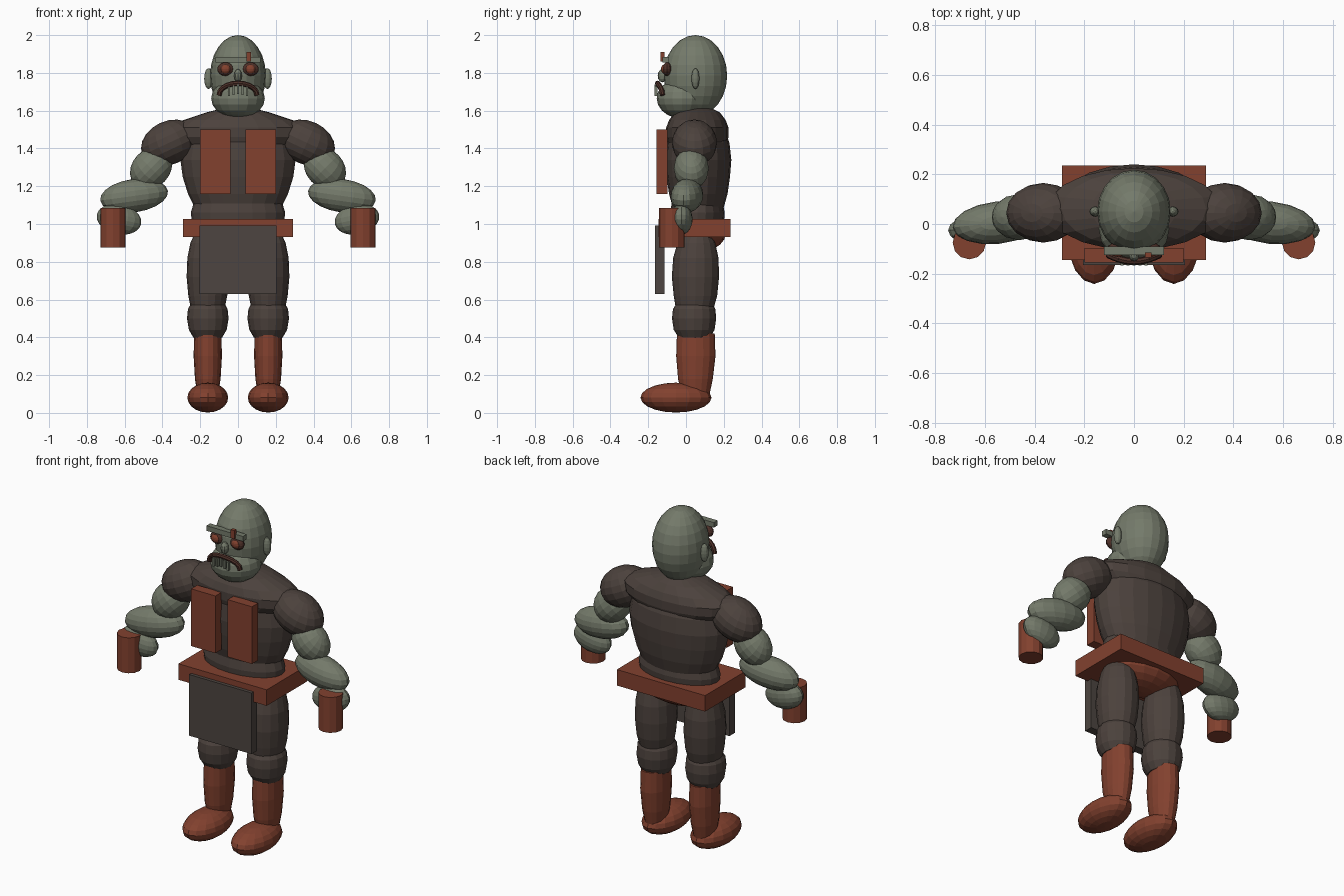
import bpy, bmesh, math
from mathutils import Matrix, Vector, Euler

if "Cube" in bpy.data.objects:
    bpy.data.objects.remove(bpy.data.objects["Cube"])


def material(name, rgb):
    m = bpy.data.materials.new(name)
    m.diffuse_color = (*rgb, 1)
    m.use_nodes = True
    m.node_tree.nodes["Principled BSDF"].inputs["Base Color"].default_value = m.diffuse_color
    return m


SKIN = material("grey_green_skin", (0.175, 0.195, 0.145))
CLOTH = material("dark_brown_cloth", (0.072, 0.054, 0.046))
LEATHER = material("rust_leather", (0.225, 0.053, 0.028))
APRON = material("grey_brown_apron", (0.074, 0.060, 0.052))
DARK = material("dark_maroon", (0.075, 0.030, 0.022))


def finish(name, bm, mat):
    bmesh.ops.recalc_face_normals(bm, faces=bm.faces)
    me = bpy.data.meshes.new(name)
    bm.to_mesh(me)
    bm.free()
    me.materials.append(mat)
    ob = bpy.data.objects.new(name, me)
    bpy.context.collection.objects.link(ob)
    return ob


def place(c, r, rot=(0, 0, 0)):
    e = Euler([math.radians(a) for a in rot]).to_matrix().to_4x4()
    return Matrix.Translation(c) @ e @ Matrix.Diagonal((*r, 1))


def ball(name, c, r, mat, rot=(0, 0, 0), seg=16, rings=10):
    bm = bmesh.new()
    bmesh.ops.create_uvsphere(bm, u_segments=seg, v_segments=rings, radius=1,
                              matrix=place(c, r, rot))
    return finish(name, bm, mat)


def box(name, lo, hi, mat):
    lo, hi = Vector(lo), Vector(hi)
    bm = bmesh.new()
    bmesh.ops.create_cube(bm, size=1, matrix=place((lo + hi) / 2, hi - lo))
    return finish(name, bm, mat)


def cylinder(name, c, r, depth, mat, rot=(0, 0, 0), seg=16):
    bm = bmesh.new()
    bmesh.ops.create_cone(bm, cap_ends=True, segments=seg, radius1=r, radius2=r,
                          depth=depth, matrix=place(c, (1, 1, 1), rot))
    return finish(name, bm, mat)


# Stack of elliptical rings given as (z, centre y, half width, half depth)
def loft(name, x, rings, mat, seg=16):
    bm = bmesh.new()
    loops = []
    for z, y, rx, ry in rings:
        loops.append([bm.verts.new((x + rx * math.cos(i * math.tau / seg),
                                    y + ry * math.sin(i * math.tau / seg), z))
                      for i in range(seg)])
    for a, b in zip(loops, loops[1:]):
        for i in range(seg):
            j = (i + 1) % seg
            bm.faces.new((a[i], a[j], b[j], b[i]))
    bm.faces.new(loops[0])
    bm.faces.new(loops[-1])
    return finish(name, bm, mat)


# Head, jaw, nose
ball("head", (0, 0.05, 1.785), (0.148, 0.168, 0.215), SKIN, seg=20, rings=12)
ball("jaw", (0, -0.02, 1.665), (0.142, 0.135, 0.107), SKIN)
ball("nose", (0, -0.125, 1.785), (0.022, 0.025, 0.035), SKIN, seg=10, rings=6)
box("brow_bar", (-0.12, -0.125, 1.855), (0.12, -0.09, 1.885), SKIN)
box("brow_peg", (0.045, -0.135, 1.86), (0.07, -0.115, 1.91), LEATHER)

# Drooping mouth arc with hanging teeth
mouth = [(0.1 * math.cos(t), -0.15 + 0.025 * abs(math.cos(t)) ** 2,
          1.685 + 0.06 * math.sin(t)) for t in [math.pi * k / 10 for k in range(11)]]
for k, (a, b) in enumerate(zip(mouth, mouth[1:])):
    a, b = Vector(a), Vector(b)
    bm = bmesh.new()
    q = (b - a).to_track_quat('Z', 'Y').to_matrix().to_4x4()
    bmesh.ops.create_cone(bm, cap_ends=True, segments=8, radius1=0.014, radius2=0.014,
                          depth=(b - a).length + 0.006,
                          matrix=Matrix.Translation((a + b) / 2) @ q)
    finish(f"mouth_{k}", bm, DARK)
for k in range(-2, 3):
    x = k * 0.024
    z = 1.738 - 0.005 * abs(k)
    box(f"tooth_{k + 3}", (x - 0.006, -0.166, z - 0.05), (x + 0.006, -0.15, z), SKIN)

# Torso: yoke, chest, waist, pelvis
loft("yoke", 0, [(1.42, 0.06, 0.29, 0.155), (1.46, 0.06, 0.345, 0.165),
                 (1.51, 0.06, 0.35, 0.165), (1.55, 0.06, 0.29, 0.15),
                 (1.59, 0.06, 0.17, 0.12), (1.615, 0.06, 0.07, 0.07)], CLOTH, 20)
loft("chest", 0, [(1.07, 0.065, 0.22, 0.13), (1.16, 0.065, 0.265, 0.155),
                  (1.25, 0.065, 0.293, 0.168), (1.34, 0.065, 0.305, 0.175),
                  (1.43, 0.065, 0.29, 0.165), (1.52, 0.065, 0.23, 0.13)], CLOTH, 20)
loft("waist", 0, [(0.94, 0.06, 0.21, 0.12), (1.0, 0.06, 0.243, 0.14),
                  (1.06, 0.06, 0.25, 0.145), (1.11, 0.06, 0.235, 0.135),
                  (1.14, 0.06, 0.19, 0.11)], CLOTH, 20)
ball("pelvis", (0, 0.06, 0.95), (0.24, 0.15, 0.1), LEATHER)

# Belt and apron
box("belt", (-0.29, -0.145, 0.932), (0.29, 0.235, 1.027), LEATHER)
box("apron", (-0.205, -0.165, 0.63), (0.205, -0.115, 0.993), APRON)

for side, s in (("left", 1), ("right", -1)):
    # Ear and goggle eye
    ball(side + "_ear", (s * 0.156, 0.05, 1.77), (0.023, 0.021, 0.055), SKIN, seg=12, rings=8)
    ball(side + "_eye_socket", (s * 0.066, -0.1, 1.82), (0.044, 0.025, 0.036), DARK, seg=12, rings=8)
    ball(side + "_eye", (s * 0.066, -0.116, 1.82), (0.026, 0.016, 0.024), LEATHER, seg=12, rings=8)

    # Chest plate
    xs = sorted((s * 0.04, s * 0.2))
    box(side + "_chest_plate", (xs[0], -0.155, 1.16), (xs[1], -0.097, 1.5), LEATHER)

    # Arm
    ball(side + "_shoulder", (s * 0.365, 0.045, 1.43), (0.155, 0.12, 0.115), CLOTH, (0, s * 25, 0))
    ball(side + "_upper_arm", (s * 0.46, 0.028, 1.295), (0.123, 0.093, 0.1), SKIN, (0, s * 45, 0))
    ball(side + "_forearm", (s * 0.55, 0.005, 1.15), (0.182, 0.085, 0.088), SKIN, (0, s * 8, -s * 6))
    ball(side + "_hand", (s * 0.63, -0.025, 1.025), (0.12, 0.06, 0.08), SKIN, (0, -s * 12, 0))
    cylinder(side + "_hand_grip", (s * 0.662, -0.075, 0.98), 0.067, 0.21, LEATHER, seg=12)

    # Leg
    x = s * 0.16
    loft(side + "_thigh", x, [(0.53, 0.045, 0.085, 0.095), (0.62, 0.05, 0.103, 0.115),
                              (0.72, 0.05, 0.112, 0.125), (0.82, 0.052, 0.108, 0.12),
                              (0.9, 0.055, 0.092, 0.1), (0.97, 0.06, 0.06, 0.06)], CLOTH)
    loft(side + "_knee", x, [(0.4, 0.045, 0.077, 0.085), (0.44, 0.043, 0.1, 0.108),
                             (0.5, 0.043, 0.11, 0.117), (0.55, 0.043, 0.105, 0.112),
                             (0.585, 0.045, 0.085, 0.092)], CLOTH)
    loft(side + "_boot_shaft", x, [(0.1, 0.05, 0.055, 0.075), (0.18, 0.05, 0.068, 0.092),
                                   (0.3, 0.052, 0.075, 0.104), (0.42, 0.052, 0.072, 0.1)], LEATHER)
    ball(side + "_foot", (x, -0.053, 0.081), (0.108, 0.188, 0.079), LEATHER)
